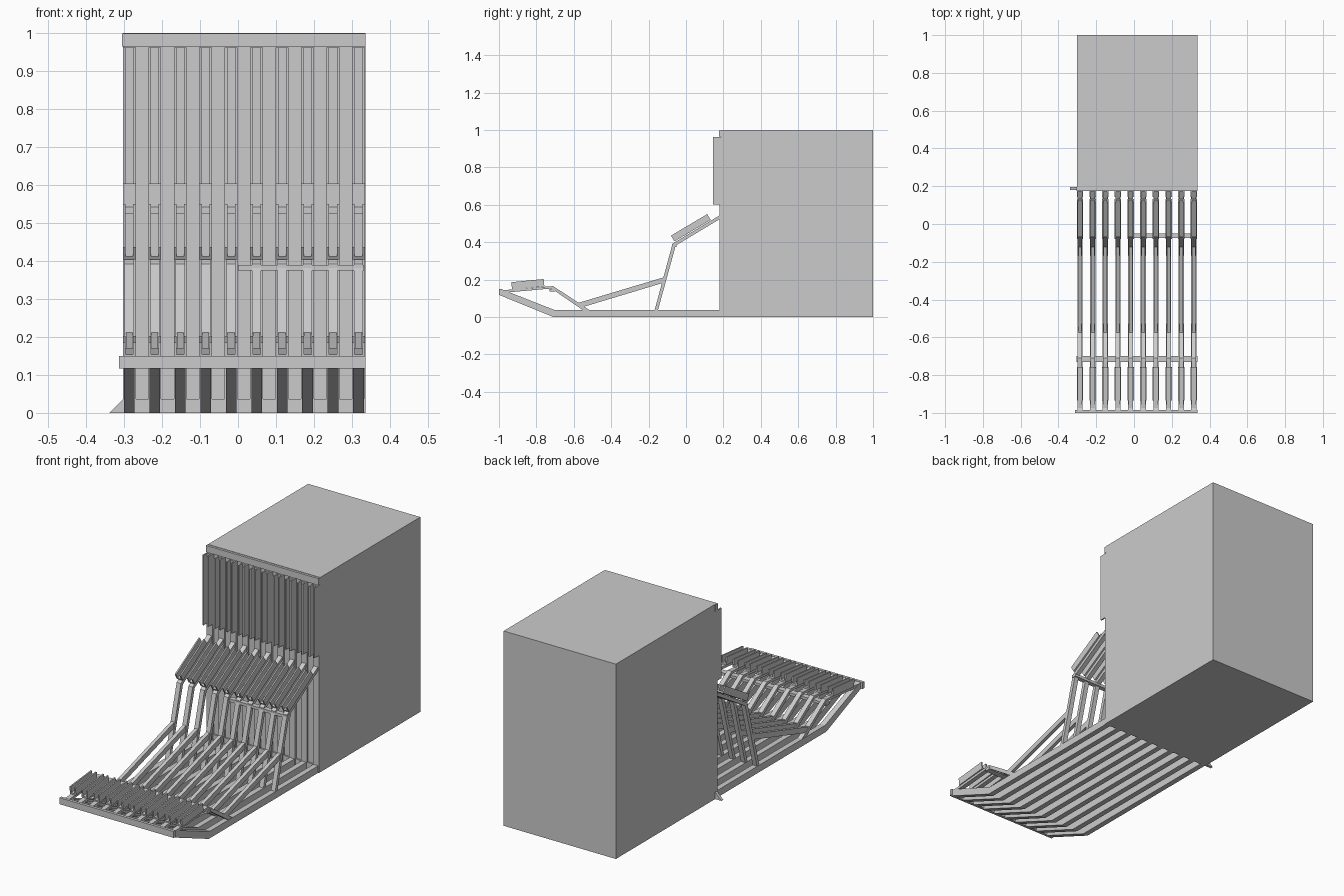
import bpy, bmesh
from mathutils import Vector

if "Cube" in bpy.data.objects:
    bpy.data.objects.remove(bpy.data.objects["Cube"])

RIBS = [-0.286 + 0.067 * i for i in range(10)]


def prism(bm, pts, x0, x1):
    """Extrude a closed (y, z) outline from x0 to x1."""
    a = [bm.verts.new((x0, y, z)) for y, z in pts]
    b = [bm.verts.new((x1, y, z)) for y, z in pts]
    n = len(pts)
    bm.faces.new(a)
    bm.faces.new(b[::-1])
    for i in range(n):
        bm.faces.new((a[i], b[i], b[(i + 1) % n], a[(i + 1) % n]))


def finish(bm, name):
    bmesh.ops.recalc_face_normals(bm, faces=bm.faces)
    me = bpy.data.meshes.new(name)
    bm.to_mesh(me)
    bm.free()
    ob = bpy.data.objects.new(name, me)
    bpy.context.collection.objects.link(ob)
    return ob


def box(name, x0, x1, y0, y1, z0, z1):
    bm = bmesh.new()
    prism(bm, [(y0, z0), (y1, z0), (y1, z1), (y0, z1)], x0, x1)
    return finish(bm, name)


def rib_row(name, pts, width):
    """One extruded outline repeated on every rib."""
    for i, x in enumerate(RIBS):
        bm = bmesh.new()
        prism(bm, pts, x - width / 2, x + width / 2)
        finish(bm, f"{name}_{i + 1}")


def channel_row(name, start, end, height, floor=0.008, width=0.034, wall=0.007):
    """Open U-channel along start-end (y, z), walls rising to the left of travel."""
    s, e = Vector(start), Vector(end)
    d = (e - s).normalized()
    n = Vector((-d.y, d.x))

    def quad(h):
        return [s, e, e + n * h, s + n * h]
    for i, x in enumerate(RIBS):
        bm = bmesh.new()
        h = width / 2
        prism(bm, quad(height), x - h, x - h + wall)
        prism(bm, quad(height), x + h - wall, x + h)
        prism(bm, quad(floor), x - h + wall, x + h - wall)
        finish(bm, f"{name}_{i + 1}")


# Large block behind the seating
box("back_block", -0.302, 0.335, 0.188, 1.0, 0.0, 1.0)

# Base rails, kinked up at the front
rib_row("base_rail", [(-1.0, 0.118), (-0.71, 0.0), (0.19, 0.0), (0.19, 0.036),
                      (-0.70, 0.036), (-0.985, 0.148), (-1.0, 0.148)], 0.028)

# Front seat bearers with a rear leg
rib_row("seat_bearer", [(-0.99, 0.128), (-0.72, 0.152), (-0.55, 0.036), (-0.515, 0.036),
                        (-0.71, 0.165), (-0.99, 0.142)], 0.024)

# Diagonal braces
rib_row("diagonal_brace", [(-0.545, 0.055), (-0.12, 0.183), (-0.112, 0.214),
                           (-0.58, 0.074)], 0.018)

# Rear posts bending into the upper bearer
rib_row("rear_post", [(-0.168, 0.036), (-0.15, 0.036), (-0.055, 0.382), (0.188, 0.528),
                      (0.188, 0.548), (-0.072, 0.392)], 0.024)

# Flat uprights on the block front
rib_row("wall_upright", [(0.178, 0.0), (0.19, 0.0), (0.19, 0.962), (0.178, 0.962)], 0.034)

# Open slats: front seat, upper seat and wall
channel_row("front_slat", (-0.93, 0.146), (-0.757, 0.163), 0.04)
channel_row("upper_slat", (-0.062, 0.404), (0.132, 0.519), 0.036)
channel_row("wall_slat", (0.18, 0.602), (0.18, 0.962), 0.036)

# Cross members
box("front_crossbar", -0.313, 0.335, -1.0, -0.985, 0.117, 0.15)
box("seat_crossbar", -0.305, 0.335, -0.73, -0.70, 0.136, 0.15)
box("upper_crossbar", 0.0, 0.332, -0.075, -0.05, 0.374, 0.389)
box("top_trim_left", -0.305, 0.0, 0.176, 0.196, 0.964, 0.998)
box("top_trim_right", 0.0, 0.335, 0.176, 0.196, 0.964, 0.998)

# Foot strip with a mitred left end
strip = box("foot_strip", -0.338, 0.335, 0.18, 0.195, 0.0, 0.036)
for v in strip.data.vertices:
    if v.co.x < 0 and v.co.z > 0.01:
        v.co.x = -0.302
